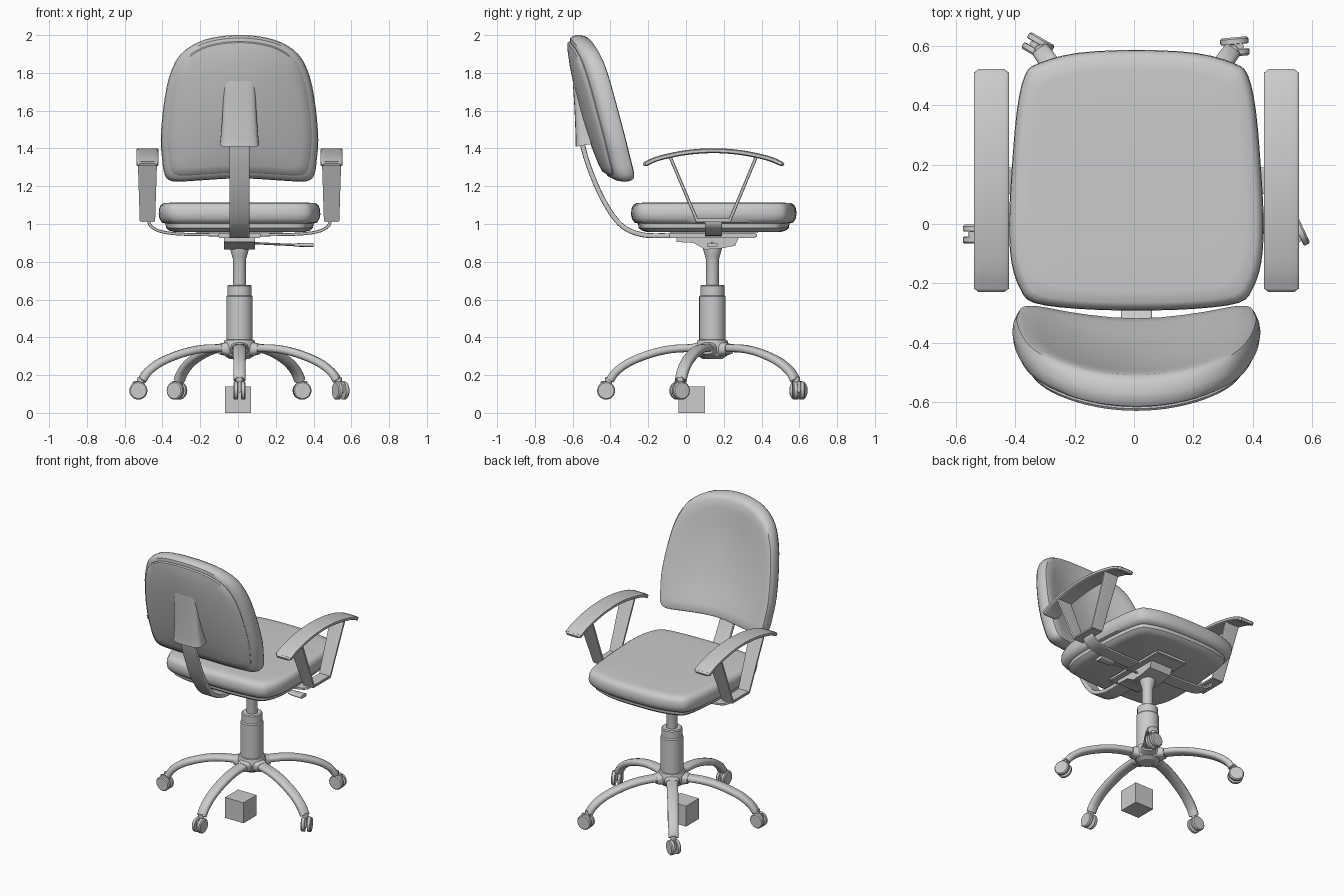
import bpy, bmesh, math
from mathutils import Vector, Matrix

if "Cube" in bpy.data.objects:
    bpy.data.objects.remove(bpy.data.objects["Cube"])

X0, Y0 = 0.008, 0.14          # axis of the column


def make(name, verts, faces, angle=40):
    me = bpy.data.meshes.new(name)
    me.from_pydata([tuple(v) for v in verts], [], faces)
    bm = bmesh.new()
    bm.from_mesh(me)
    bmesh.ops.recalc_face_normals(bm, faces=bm.faces)
    bm.to_mesh(me)
    bm.free()
    ob = bpy.data.objects.new(name, me)
    bpy.context.collection.objects.link(ob)
    bpy.ops.object.select_all(action='DESELECT')
    ob.select_set(True)
    bpy.context.view_layer.objects.active = ob
    bpy.ops.object.shade_smooth_by_angle(angle=math.radians(angle))
    return ob


def smooth(pts, n=4, closed=False):
    """Catmull-Rom curve through the points."""
    p = [Vector(q) for q in pts]
    m = len(p)
    get = (lambda i: p[i % m]) if closed else (lambda i: p[max(0, min(m - 1, i))])
    out = []
    for i in range(m if closed else m - 1):
        a, b, c, d = (get(i + k) for k in (-1, 0, 1, 2))
        for j in range(n):
            t = j / n
            out.append(0.5 * (2 * b + (c - a) * t + (2 * a - 5 * b + 4 * c - d) * t * t
                              + (3 * b - a - 3 * c + d) * t ** 3))
    return out if closed else out + [p[-1]]


def loft(name, rings, angle=40):
    n = len(rings[0])
    faces = [(r * n + i, r * n + (i + 1) % n, (r + 1) * n + (i + 1) % n, (r + 1) * n + i)
             for r in range(len(rings) - 1) for i in range(n)]
    faces += [tuple(range(n)), tuple(range((len(rings) - 1) * n, len(rings) * n))]
    return make(name, [v for r in rings for v in r], faces, angle)


def sweep(name, path, side, width, thick, e=0.35, n=16):
    """Superellipse section along a path; width/thick are (start, end) pairs."""
    side, rings = Vector(side), []
    for i, p in enumerate(path):
        t = (path[min(i + 1, len(path) - 1)] - path[max(i - 1, 0)]).normalized()
        nor = t.cross(side).normalized()
        f = i / (len(path) - 1)
        w = (width[0] + (width[1] - width[0]) * f) / 2
        h = (thick[0] + (thick[1] - thick[0]) * f) / 2
        ring = []
        for k in range(n):
            a = 2 * math.pi * (k + 0.5) / n
            c, s = math.cos(a), math.sin(a)
            ring.append(p + side * math.copysign(abs(c) ** e, c) * w
                        + nor * math.copysign(abs(s) ** e, s) * h)
        rings.append(ring)
    return loft(name, rings)


def lathe(name, profile, n=32):
    return loft(name, [[(X0 + r * math.cos(2 * math.pi * k / n),
                         Y0 + r * math.sin(2 * math.pi * k / n), z)
                        for k in range(n)] for r, z in profile], 30)


def pillow(name, half, centre, layers, place):
    """Mirrored outline, stacked as scaled layers (scale, offset)."""
    pts = half + [(-x, y) for x, y in half[-2:0:-1]]
    out = smooth(pts, 3, True)
    c = Vector(centre)
    return loft(name, [[place(*(c + (q - c) * s), w) for q in out] for s, w in layers])


def block(name, size, loc, rot=0.0, bevel=0.0):
    bm = bmesh.new()
    bmesh.ops.create_cube(bm, size=1, matrix=Matrix.Translation(loc)
                          @ Matrix.Rotation(rot, 4, 'Z') @ Matrix.Diagonal((*size, 1)))
    if bevel:
        bmesh.ops.bevel(bm, geom=bm.edges[:], offset=bevel, segments=2, affect='EDGES')
    vs = [v.co.copy() for v in bm.verts]
    fs = [[v.index for v in f.verts] for f in bm.faces] if bm.verts.index_update() is None else []
    bm.free()
    return make(name, vs, fs)


# seat cushion and the shell under it
seat = [(0, .585), (.2, .575), (.33, .54), (.375, .5), (.402, .38), (.42, .17), (.428, 0),
        (.42, -.13), (.39, -.22), (.345, -.265), (.2, -.285), (0, -.291)]
flat = lambda u, v, w: (X0 + u, v, w)
pillow("seat_cushion", seat, (0, .147),
       [(.02, 1.0), (.9, 1.0), (.96, 1.008), (.99, 1.028), (1, 1.052), (.995, 1.08),
        (.975, 1.1), (.94, 1.11), (.85, 1.113), (.5, 1.114), (.02, 1.114)], flat)
pillow("seat_shell", seat, (0, .147),
       [(.02, .955), (.8, .957), (.87, .965), (.91, .98), (.915, 1.003), (.02, 1.004)], flat)

# backrest: dished cushion with a panel behind
back = [(0, 1.242), (.25, 1.228), (.355, 1.226), (.396, 1.26), (.41, 1.35), (.417, 1.45),
        (.403, 1.62), (.372, 1.78), (.315, 1.895), (.22, 1.962), (.11, 1.992), (0, 2.0)]


def dish(u, v, w):
    t = (v - 1.23) / .77
    return (X0 + u, -.36 - .33 * t + .12 * t * t + (.3 + .6 * t - .3 * t * t) * u * u + w, v)


pillow("backrest_cushion", back, (0, 1.6),
       [(.02, -.05), (.5, -.05), (.9, -.05), (.96, -.045), (.99, -.028), (1, 0), (.99, .03),
        (.965, .05), (.92, .06), (.8, .063), (.6, .06), (.4, .058), (.2, .057), (.02, .057)], dish)
pillow("backrest_panel", back, (0, 1.6),
       [(.02, -.04), (.5, -.04), (.9, -.04), (.915, -.055), (.9, -.063), (.8, -.068),
        (.6, -.07), (.4, -.07), (.2, -.07), (.02, -.07)], dish)

# strap socket and curved strap carrying the backrest
sweep("strap_socket", smooth([(X0, -.522, 1.42), (X0, -.535, 1.5), (X0, -.553, 1.62),
                              (X0, -.575, 1.78)]), (1, 0, 0), (.21, .16), (.13, .05), .5, 20)
sweep("back_strap", smooth([(X0, .1, .938), (X0, -.1, .938), (X0, -.24, .945), (X0, -.35, 1.0),
                            (X0, -.445, 1.14), (X0, -.52, 1.32), (X0, -.555, 1.45)], 6),
      (1, 0, 0), (.105, .105), (.026, .026), .2)

# tilt mechanism under the seat
block("seat_plate", (.23, .465, .027), (X0, .1425, .94), 0, .006)
side = [(-.05, .93), (.28, .93), (.26, .885), (.18, .87), (.1, .865), (.04, .9), (-.05, .905)]
loft("tilt_mechanism", [[(X0 + sx * .082, y, z) for y, z in side] for sx in (-1, 1)])
sweep("lever_rod", [Vector((.06, Y0, .9)), Vector((.2, Y0, .893)), Vector((.32, Y0, .888))],
      (0, 1, 0), (.014, .014), (.012, .012), 1, 10)
sweep("lever_paddle", [Vector((.295, Y0, .889)), Vector((.32, Y0, .889)), Vector((.4, Y0, .889))],
      (0, 1, 0), (.045, .06), (.016, .022), .6)

# column
lathe("gas_rod", [(.034, .6), (.034, .81), (.038, .825), (.05, .868), (.05, .89)])
lathe("column_sleeve", [(.07, .34), (.07, .615), (.064, .622), (.064, .672), (.058, .678),
                        (.03, .678)])
lathe("base_hub", [(.05, .285), (.075, .3), (.088, .33), (.088, .36), (.078, .385), (.06, .39)])

# armrests, one pair
for s, tag in ((-1, "left"), (1, "right")):
    x = X0 + s * .4875
    pad = smooth([(x, -.215, 1.318), (x, -.14, 1.349), (x, 0, 1.378), (x, .145, 1.388),
                  (x, .29, 1.378), (x, .43, 1.349), (x, .507, 1.318)], 5)
    d0, d1 = (pad[0] - pad[1]).normalized(), (pad[-1] - pad[-2]).normalized()
    sweep("arm_pad_" + tag, pad, (1, 0, 0), (.118, .118), (.026, .026))
    for end, p, d in (("back", pad[0], d0), ("front", pad[-1], d1)):
        sweep(f"arm_pad_tip_{end}_{tag}", [p - d * .002, p + d * .012],
              (1, 0, 0), (.118, .09), (.026, .016))
    for end, ys in (("back", (-.088, .058)), ("front", (.376, .232))):
        sweep(f"arm_strut_{end}_{tag}", [Vector((x, ys[0], 1.365)), Vector((x, ys[1], 1.02))],
              (1, 0, 0), (.104, .082), (.017, .017), .2)
    block("arm_foot_" + tag, (.082, .19, .018), (x, .145, 1.02), 0, .004)
    sweep("arm_bracket_" + tag,
          smooth([(X0 + s * a, .145, z) for a, z in
                  ((.482, 1.018), (.468, .988), (.415, .96), (.3, .946), (.05, .942))], 5),
          (0, 1, 0), (.09, .09), (.016, .016), .2)

# five-star base with twin-wheel casters
heading = [90, -65, 5, 150, 0]
for i in range(5):
    a = math.radians(-90 + 72 * i)
    d = Vector((math.cos(a), math.sin(a), 0))
    o = Vector((X0, Y0, 0))
    path = smooth([o + d * r + Vector((0, 0, z)) for r, z in
                   ((.05, .342), (.11, .343), (.22, .337), (.33, .312), (.44, .268),
                    (.51, .218), (.543, .172))], 4)
    sweep(f"base_leg_{i}", path, (-d.y, d.x, 0), (.075, .062), (.042, .044), .75)
    sweep(f"leg_socket_{i}", [o + d * .06 + Vector((0, 0, .338)), o + d * .11 + Vector((0, 0, .338))],
          (-d.y, d.x, 0), (.1, .08), (.08, .055), .7)
    c = o + d * .563 + Vector((0, 0, .118))
    h = math.radians(heading[i])
    roll = Vector((math.cos(h), math.sin(h), 0))
    axle = Vector((-roll.y, roll.x, 0))
    for k, w in ((-1, "a"), (1, "b")):
        rings = []
        for off, r in ((.008, .04), (.01, .048), (.026, .048), (.032, .042)):
            rings.append([c + axle * k * off + (roll * math.cos(t) + Vector((0, 0, math.sin(t)))) * r
                          for t in (2 * math.pi * j / 24 for j in range(24))])
        loft(f"caster_wheel_{i}{w}", rings)
    block(f"caster_fork_{i}", (.06, .018, .06), c + Vector((0, 0, .02)), h, .004)
    stem = o + d * .55
    sweep(f"caster_stem_{i}", [stem + Vector((0, 0, .13)), stem + Vector((0, 0, .19))],
          d, (.04, .036), (.04, .036), 1, 12)

# loose cube on the floor
block("floor_cube", (.14, .14, .14), (0, .03, .07))
